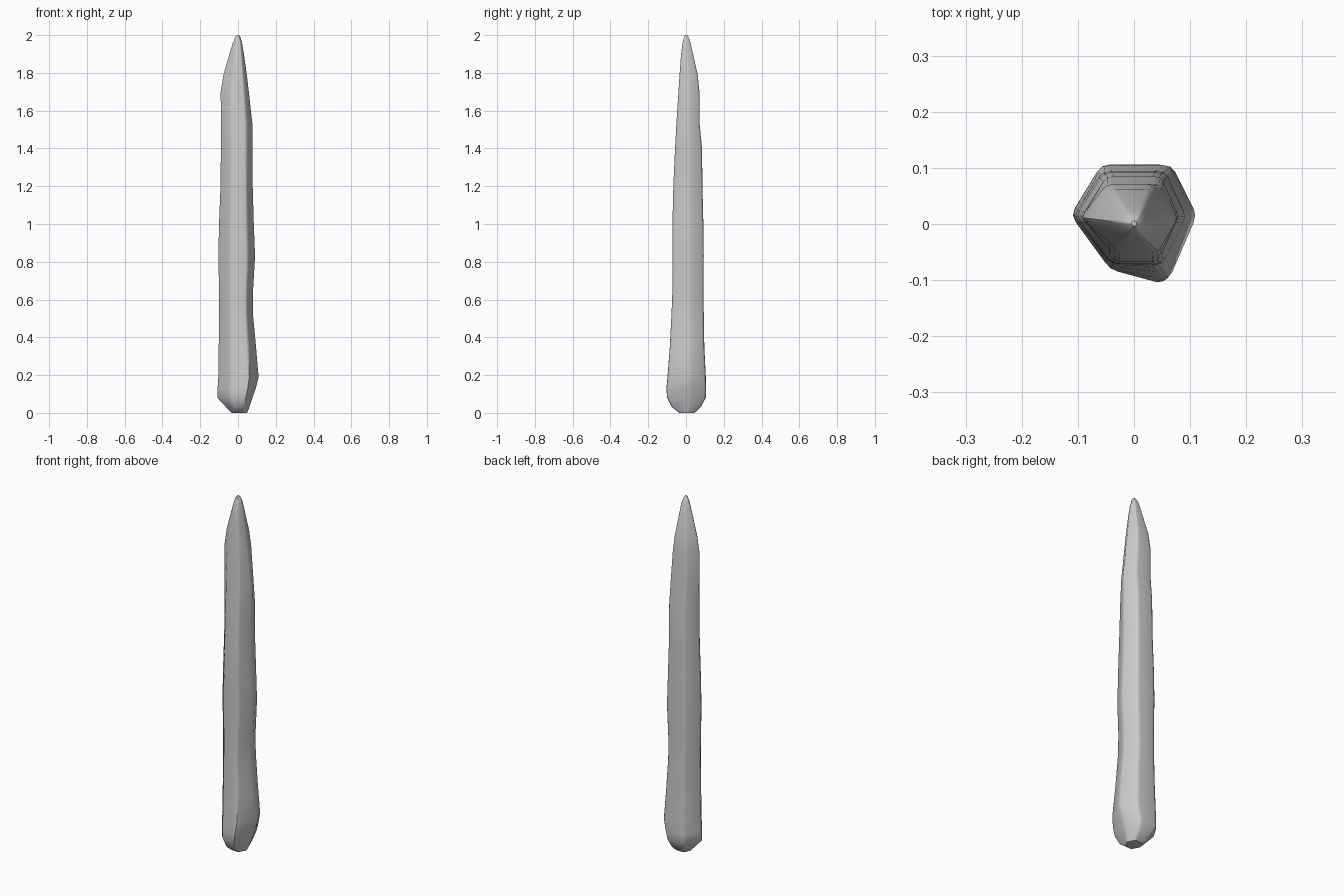
import bpy, bmesh
from mathutils import Vector

# Cross-section extents up the stake: z, left, right, front, back
sections = [
    (0.00, -0.035, 0.050, -0.035, 0.045),
    (0.03, -0.065, 0.062, -0.075, 0.078),
    (0.08, -0.113, 0.079, -0.103, 0.105),
    (0.13, -0.112, 0.097, -0.107, 0.106),
    (0.19, -0.108, 0.112, -0.101, 0.105),
    (0.35, -0.106, 0.098, -0.087, 0.097),
    (0.53, -0.103, 0.081, -0.077, 0.094),
    (0.65, -0.104, 0.082, -0.072, 0.092),
    (0.83, -0.108, 0.093, -0.073, 0.094),
    (1.00, -0.104, 0.086, -0.072, 0.092),
    (1.20, -0.096, 0.080, -0.067, 0.087),
    (1.40, -0.094, 0.080, -0.058, 0.085),
    (1.53, -0.094, 0.078, -0.051, 0.072),
    (1.70, -0.095, 0.059, -0.040, 0.071),
    (1.79, -0.080, 0.048, -0.034, 0.062),
    (1.90, -0.047, 0.032, -0.026, 0.037),
    (1.96, -0.028, 0.022, -0.018, 0.024),
    (1.99, -0.014, 0.013, -0.010, 0.013),
    (2.00, -0.005, 0.005, -0.004, 0.005),
]


def ring(z, l, r, f, b):
    """Hexagon with lightly rounded corners, lopsided at the front near the base."""
    mid = b * 0.15
    skew = max(0.0, -f - 0.07) * 0.7
    c = [Vector(p) for p in ((r, mid, z), (r * 0.6, b, z), (l * 0.52, b, z),
                             (l, mid, z), (l * 0.38, f + skew, z), (r * 0.55, f, z))]
    pts = []
    for i in range(6):
        p, a, n = c[i], c[i - 1], c[(i + 1) % 6]
        s, e = p.lerp(a, 0.13), p.lerp(n, 0.13)
        pts += [s, p * 0.5 + (s + e) * 0.25, e]
    return pts


# Wooden stake lofted through the sections
bm = bmesh.new()
rings = [[bm.verts.new(p) for p in ring(*s)] for s in sections]
for lo, hi in zip(rings, rings[1:]):
    for i in range(len(lo)):
        j = (i + 1) % len(lo)
        bm.faces.new((lo[i], lo[j], hi[j], hi[i]))
bm.faces.new(rings[0][::-1])
bm.faces.new(rings[-1])
mesh = bpy.data.meshes.new("stake")
bm.to_mesh(mesh)
bm.free()
stake = bpy.data.objects.new("stake", mesh)
bpy.context.collection.objects.link(stake)
bpy.context.view_layer.objects.active = stake
stake.select_set(True)
bpy.ops.object.shade_smooth_by_angle(angle=0.7)
